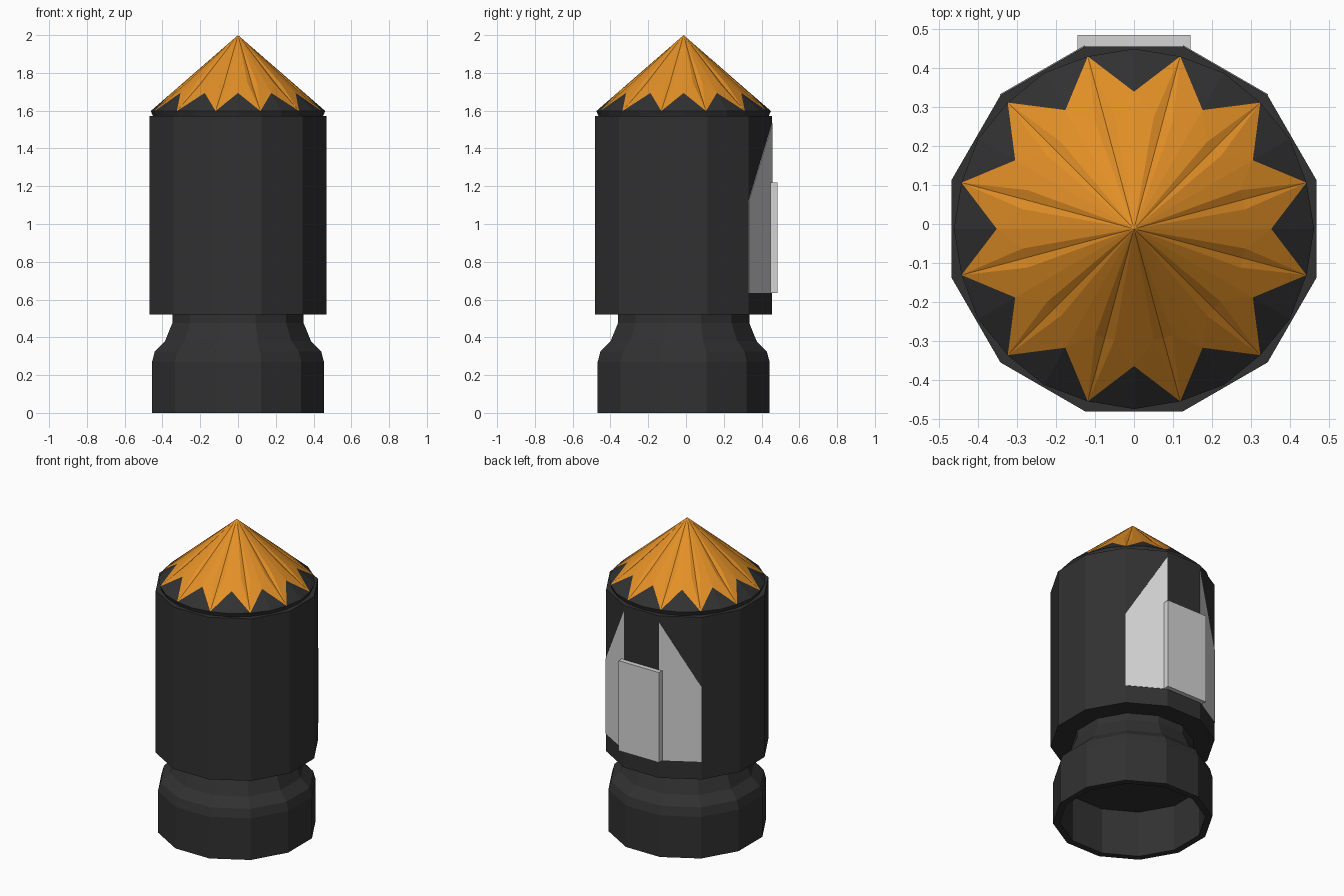
import bpy, bmesh, math

if "Cube" in bpy.data.objects:
    bpy.data.objects.remove(bpy.data.objects["Cube"])

CY = -0.0125          # axis of the round parts (the back plate shifts the bounds)
SIDES = 12


def material(name, rgb):
    m = bpy.data.materials.new(name)
    m.diffuse_color = (*rgb, 1)
    m.use_nodes = True
    m.node_tree.nodes["Principled BSDF"].inputs["Base Color"].default_value = m.diffuse_color
    return m


BLACK = material("black", (0.031, 0.031, 0.031))
ORANGE = material("orange", (0.77, 0.28, 0.02))
GREY = material("light_grey", (0.66, 0.66, 0.66))


def polar(r, deg, z):
    a = math.radians(deg)
    return (r * math.cos(a), CY + r * math.sin(a), z)


def finish(bm, name, *mats):
    bmesh.ops.recalc_face_normals(bm, faces=bm.faces)
    me = bpy.data.meshes.new(name)
    bm.to_mesh(me)
    bm.free()
    for m in mats:
        me.materials.append(m)
    ob = bpy.data.objects.new(name, me)
    bpy.context.collection.objects.link(ob)
    return ob


def lathe(name, profile, mat):
    """Spin a (radius, z) profile into a 12-sided solid, capped at both ends."""
    bm = bmesh.new()
    rings = [[bm.verts.new(polar(r, 15 + 360 / SIDES * k, z)) for k in range(SIDES)]
             for r, z in profile]
    for a, b in zip(rings, rings[1:]):
        for k in range(SIDES):
            n = (k + 1) % SIDES
            bm.faces.new((a[k], a[n], b[n], b[k]))
    bm.faces.new(rings[0])
    bm.faces.new(rings[-1])
    return finish(bm, name, mat)


# hollow base collar with its narrow neck
lathe("base_collar", [(0.43, 0.30), (0.43, 0.0), (0.471, 0.0), (0.471, 0.27),
                      (0.456, 0.325), (0.40, 0.38), (0.36, 0.475), (0.36, 0.53)], BLACK)

# main barrel
lathe("barrel", [(0.4845, 0.52), (0.4845, 1.572)], BLACK)

# fluted cone tip: orange star above, black rim below
bm = bmesh.new()
apex = bm.verts.new((0, CY, 2.0))


def slope(r):
    return 2.0 - 0.87 * r


tips, valleys, rims, feet, left, mid, right = ([] for _ in range(7))
for k in range(SIDES):
    a = 15 + 30 * k
    tips.append(bm.verts.new(polar(0.458, a, slope(0.462))))
    valleys.append(bm.verts.new(polar(0.352, a + 15, slope(0.352))))
    rims.append(bm.verts.new(polar(0.462, a + 15, slope(0.462))))
    feet.append((bm.verts.new(polar(0.45, a, 1.57)), bm.verts.new(polar(0.45, a + 15, 1.57))))
    left.append(bm.verts.new(polar(0.29, a - 5, slope(0.29))))
    mid.append(bm.verts.new(polar(0.29, a, slope(0.29) - 0.012)))
    right.append(bm.verts.new(polar(0.29, a + 5, slope(0.29))))
for k in range(SIDES):
    n = (k + 1) % SIDES
    # orange flutes
    for f in ((apex, left[k], mid[k]), (apex, mid[k], right[k]),
              (left[k], tips[k], mid[k]), (mid[k], tips[k], right[k]),
              (apex, right[k], valleys[k]), (apex, valleys[k], left[n]),
              (right[k], tips[k], valleys[k]), (valleys[k], tips[n], left[n])):
        bm.faces.new(f).material_index = 1
    # black rim between the star points and down to the barrel
    for f in ((valleys[k], tips[k], rims[k]), (valleys[k], rims[k], tips[n]),
              (tips[k], feet[k][0], feet[k][1], rims[k]),
              (rims[k], feet[k][1], feet[n][0], tips[n])):
        bm.faces.new(f)
bm.faces.new([v for pair in feet for v in pair])
finish(bm, "cone_tip", BLACK, ORANGE)


# slanted grey panels lying on the two faces beside the back plate
def side_panel(name, inner, outer):
    bm = bmesh.new()
    rows = []
    for r in (0.482, 0.4875):
        rows.append([bm.verts.new(polar(r, d, z)) for d, z in
                     ((outer, 0.635), (inner, 0.635), (inner, 1.535), (outer, 1.12))])
    for row in rows:
        bm.faces.new(row)
    for i in range(4):
        j = (i + 1) % 4
        bm.faces.new((rows[0][i], rows[0][j], rows[1][j], rows[1][i]))
    finish(bm, name, GREY)


side_panel("right_panel", 75, 45)
side_panel("left_panel", 105, 135)

# raised back plate
bm = bmesh.new()
bmesh.ops.create_cube(bm, size=1)
for v in bm.verts:
    v.co = (v.co.x * 0.29, 0.4625 + v.co.y * 0.045, 0.928 + v.co.z * 0.585)
finish(bm, "back_plate", GREY)
